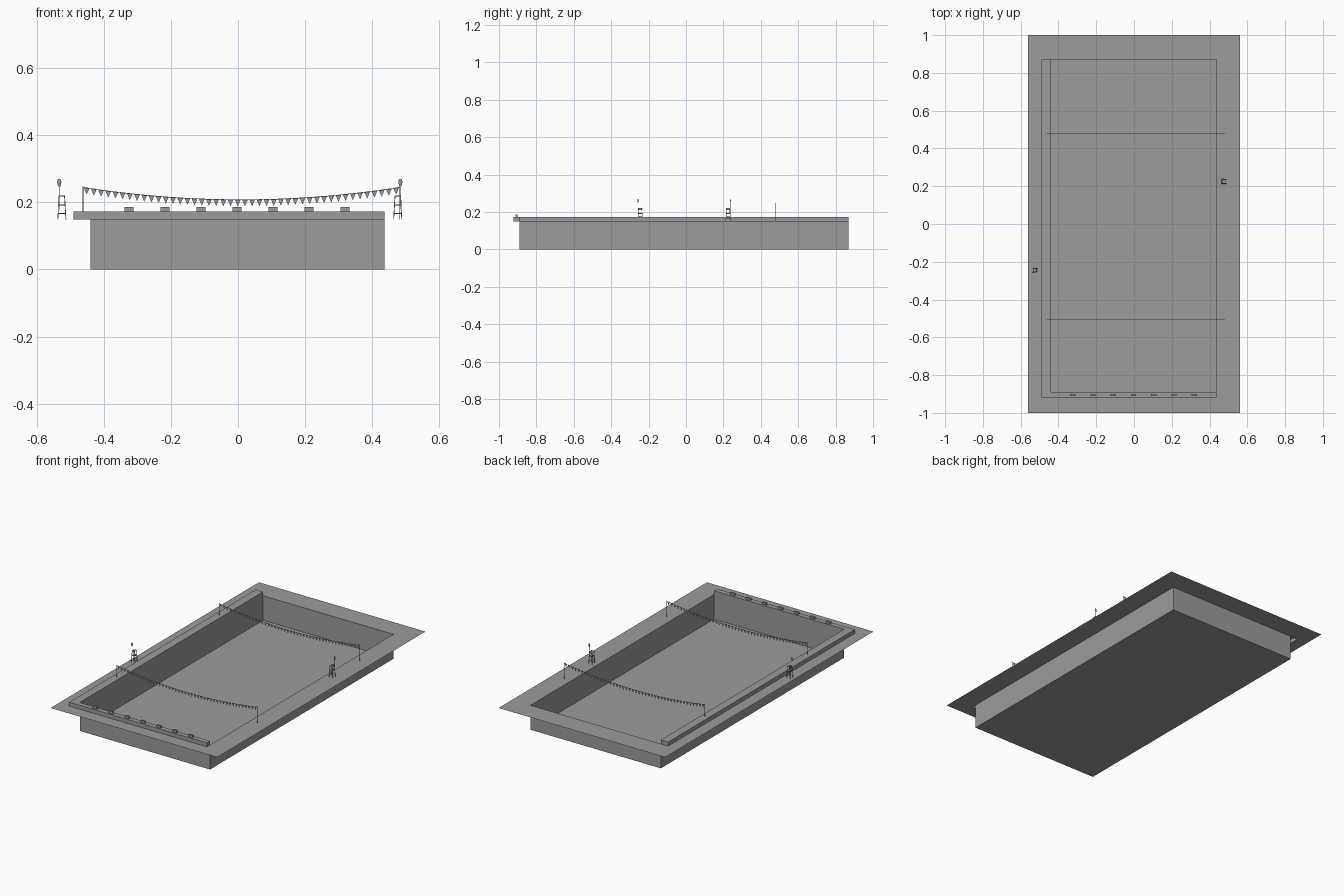
import bpy, bmesh
from math import pi
from mathutils import Vector, Matrix

if "Cube" in bpy.data.objects:
    bpy.data.objects.remove(bpy.data.objects["Cube"])

DECK, CURB = 0.149, 0.173
X0, X1, Y0, Y1 = -0.44, 0.436, -0.891, 0.87     # basin outline
CX, CY = -0.49, -0.921                          # outer curb edges

grey = bpy.data.materials.new("dark_grey")
grey.diffuse_color = (0.33, 0.33, 0.33, 1)
grey.use_nodes = True
grey.node_tree.nodes["Principled BSDF"].inputs["Base Color"].default_value = grey.diffuse_color


def finish(name, bm, matrix=None):
    if matrix:
        bm.transform(matrix)
    me = bpy.data.meshes.new(name)
    bm.to_mesh(me)
    bm.free()
    me.materials.append(grey)
    ob = bpy.data.objects.new(name, me)
    bpy.context.collection.objects.link(ob)
    return ob


def box(bm, lo, hi):
    lo, hi = Vector(lo), Vector(hi)
    m = Matrix.Translation((lo + hi) / 2) @ Matrix.Diagonal((*(hi - lo), 1))
    return bmesh.ops.create_cube(bm, size=1, matrix=m)["verts"]


def bar(bm, a, b, r, sides=6, r2=None, flat=1):
    a, b = Vector(a), Vector(b)
    m = Matrix.Translation((a + b) / 2) @ (b - a).to_track_quat('Z', 'Y').to_matrix().to_4x4()
    m = m @ Matrix.Diagonal((1, flat, 1, 1))
    bmesh.ops.create_cone(bm, cap_ends=True, segments=sides, radius1=r,
                          radius2=r if r2 is None else r2, depth=(b - a).length, matrix=m)


# Deck: flat sheet with an opening for the curb and basin
bm = bmesh.new()
outer = [bm.verts.new((x, y, DECK)) for x, y in ((-.56, -1), (.56, -1), (.56, 1), (-.56, 1))]
inner = [bm.verts.new((x, y, DECK)) for x, y in ((CX, CY), (X1, CY), (X1, Y1), (CX, Y1))]
for i in range(4):
    j = (i + 1) % 4
    bm.faces.new((outer[i], outer[j], inner[j], inner[i]))
finish("pool_deck", bm)

# Basin: open-topped shell
bm = bmesh.new()
box(bm, (X0, Y0, 0), (X1, Y1, DECK))
bm.normal_update()
top = [f for f in bm.faces if f.normal.z > 0.5]
bmesh.ops.delete(bm, geom=top, context='FACES_ONLY')
bmesh.ops.reverse_faces(bm, faces=bm.faces[:])
finish("pool_basin", bm)

# Raised curb: L-shape along left and front, open underneath
bm = bmesh.new()
outline = [(CX, CY), (X1, CY), (X1, Y0), (X0, Y0), (X0, Y1), (CX, Y1)]
face = bm.faces.new([bm.verts.new((x, y, CURB)) for x, y in outline])
side = bmesh.ops.extrude_edge_only(bm, edges=face.edges[:])
bmesh.ops.translate(bm, vec=(0, 0, DECK - CURB),
                    verts=[v for v in side["geom"] if isinstance(v, bmesh.types.BMVert)])
bmesh.ops.recalc_face_normals(bm, faces=bm.faces[:])
finish("raised_curb", bm)

# Starting blocks
for i in range(7):
    bm = bmesh.new()
    x = -0.003 + (i - 3) * 0.1073
    box(bm, (x - .014, -.911, CURB), (x + .014, -.9, .186))
    finish(f"starting_block_{i + 1}", bm)


# Flag lines: two poles, a sagging string and triangular pennants
def flag_line(name, y, xa=-0.462, xb=0.482, n=44):
    def z(x):
        t = (x - (xa + xb) / 2) / ((xb - xa) / 2)
        return 0.208 + 0.037 * t * t
    bm = bmesh.new()
    for x in (xa, xb):
        bar(bm, (x, y, DECK), (x, y, .248), .001)
    finish(name + "_poles", bm)
    bm = bmesh.new()
    step = (xb - xa) / n
    for i in range(n):
        a, b = xa + i * step, xa + (i + 1) * step
        bar(bm, (a, y, z(a)), (b, y, z(b)), .0008, 4)
    finish(name + "_string", bm)
    bm = bmesh.new()
    for i in range(n):
        c = xa + (i + .5) * step
        l, r = c - .0085, c + .0085
        bm.faces.new([bm.verts.new(p) for p in
                      ((l, y, z(l)), (c, y, z(c) - .02), (r, y, z(r)))])
    finish(name + "_pennants", bm)


flag_line("front_flags", -0.505)
flag_line("back_flags", 0.48)


# Lifeguard chair facing +x, with a folded umbrella at its back corner
def guard_chair(name, x, y, turn):
    m = Matrix.Translation((x, y, DECK)) @ Matrix.Rotation(turn, 4, 'Z')
    bm = bmesh.new()
    w = .0015
    for s in (-1, 1):
        bar(bm, (.012, s * .012, 0), (.008, s * .009, .07), w, 4)
        bar(bm, (-.012, s * .012, 0), (-.009, s * .009, .07), w, 4)
        bar(bm, (-.011, s * .011, .018), (.011, s * .011, .018), w, 4)
        box(bm, (-.01, s * .0095 - .002, .068), (.01, s * .0095 + .002, .071))
    for h in (.015, .028):
        bar(bm, (.011, -.011, h), (.011, .011, h), w, 4)
    finish(name + "_frame", bm, m)
    bm = bmesh.new()
    box(bm, (-.01, -.01, .041), (.01, .01, .045))
    box(bm, (-.0105, -.01, .062), (-.0085, .01, .071))
    finish(name + "_seat", bm, m)
    bm = bmesh.new()
    bar(bm, (-.008, -.012, .03), (-.008, -.012, .1), .0008)
    bar(bm, (-.008, -.012, .098), (-.008, -.012, .112), .003, 8, .0065, .4)
    bar(bm, (-.008, -.012, .112), (-.008, -.012, .12), .0065, 8, .004, .4)
    finish(name + "_umbrella", bm, m)


guard_chair("left_guard_chair", -0.525, -0.245, 0)
guard_chair("right_guard_chair", 0.476, 0.225, pi)
